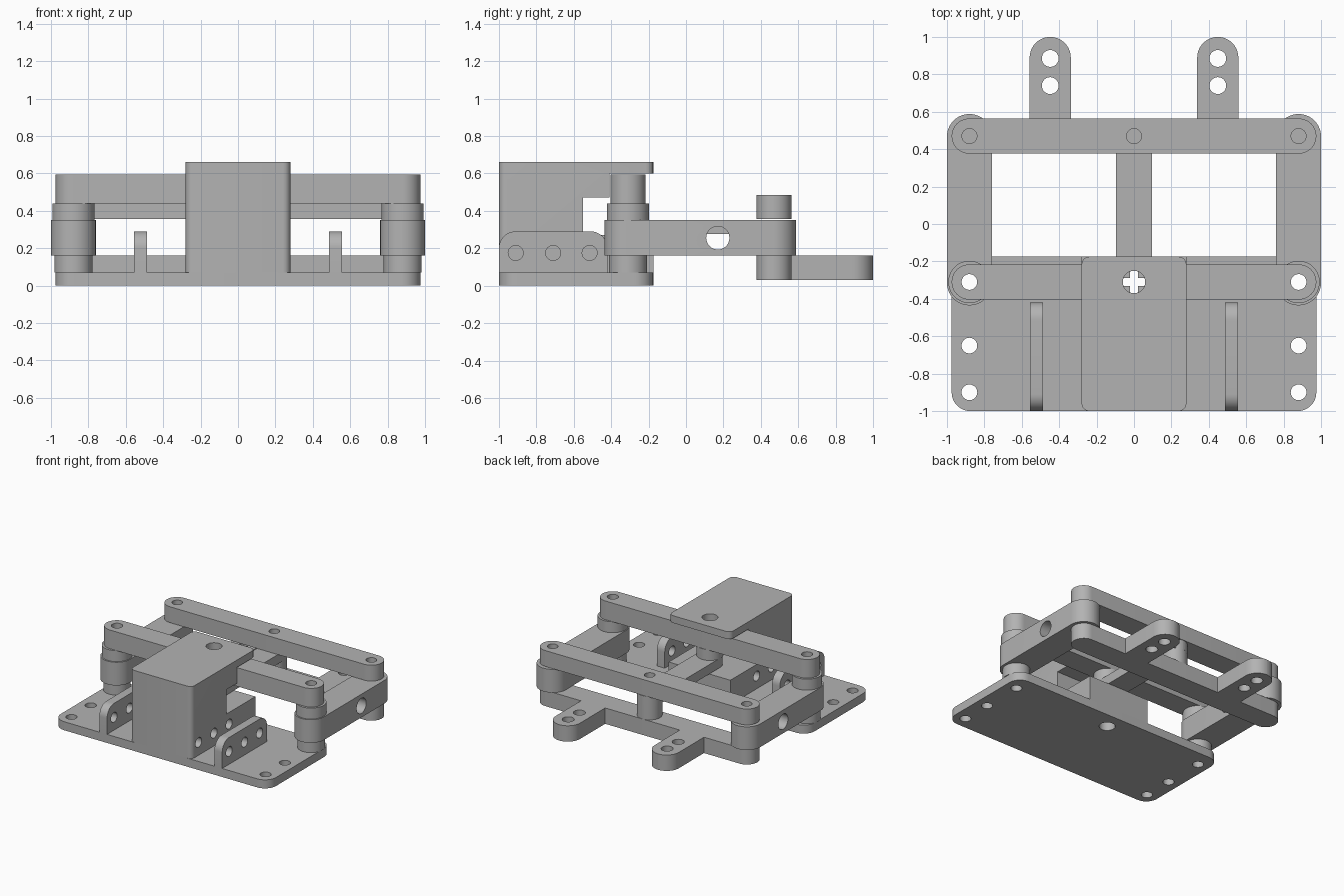
import bpy
import bmesh
from math import pi, cos, sin
from mathutils import Vector

cube = bpy.data.objects.get("Cube")
if cube:
    bpy.data.objects.remove(cube, do_unlink=True)

GREY = (0.45, 0.45, 0.45, 1)
grey = bpy.data.materials.new("plain_grey")
grey.use_nodes = True
grey.diffuse_color = GREY
grey.node_tree.nodes["Principled BSDF"].inputs["Base Color"].default_value = GREY

PIVOT_X = 0.88
FRONT_Y, BACK_Y = -0.31, 0.47
HOLE = 0.042


def rounded(x0, y0, x1, y1, radii, steps=10):
    """Rectangle outline; radii run lower left, lower right, upper right, upper left."""
    if not isinstance(radii, tuple):
        radii = (radii,) * 4
    corners = ((x0, y0, 1, 1), (x1, y0, -1, 1), (x1, y1, -1, -1), (x0, y1, 1, -1))
    pts = []
    for i, ((x, y, sx, sy), r) in enumerate(zip(corners, radii)):
        if r == 0:
            pts.append((x, y))
            continue
        for k in range(steps + 1):
            a = pi + (i + k / steps) * pi / 2
            p = (x + sx * r + r * cos(a), y + sy * r + r * sin(a))
            if not pts or (Vector(p) - Vector(pts[-1])).length > 1e-5:
                pts.append(p)
    if (Vector(pts[0]) - Vector(pts[-1])).length < 1e-5:
        pts.pop()
    return pts


def circle(u, v, r, n=32):
    return [(u + r * cos(2 * pi * i / n), v + r * sin(2 * pi * i / n)) for i in range(n)]


def prism(name, pts, lo, hi, axis="z", round_edge=None):
    """Extrude an (x, y) outline along z, or a (y, z) outline along x."""
    bm = bmesh.new()
    place = (lambda u, v, w: (u, v, w)) if axis == "z" else (lambda u, v, w: (w, u, v))
    face = bm.faces.new([bm.verts.new(place(u, v, lo)) for u, v in pts])
    ext = bmesh.ops.extrude_face_region(bm, geom=[face])
    moved = [g for g in ext["geom"] if isinstance(g, bmesh.types.BMVert)]
    bmesh.ops.translate(bm, verts=moved, vec=place(0, 0, hi - lo))
    if round_edge:
        edges = [e for e in bm.edges if round_edge(*[v.co for v in e.verts])]
        bmesh.ops.bevel(bm, geom=edges, offset=0.04, segments=5, profile=0.5, affect="EDGES")
    bmesh.ops.recalc_face_normals(bm, faces=bm.faces)
    mesh = bpy.data.meshes.new(name)
    bm.to_mesh(mesh)
    bm.free()
    mesh.materials.append(grey)
    ob = bpy.data.objects.new(name, mesh)
    bpy.context.collection.objects.link(ob)
    return ob


def drill(u, v, r=HOLE, lo=-1, hi=2, axis="z"):
    return prism("cutter", circle(u, v, r), lo, hi, axis)


def finish(ob, cutters=()):
    """Cut the holes, drop the cutters and shade the round walls smooth."""
    for c in cutters:
        m = ob.modifiers.new("cut", "BOOLEAN")
        m.operation, m.solver, m.object = "DIFFERENCE", "EXACT", c
    if cutters:
        graph = bpy.context.evaluated_depsgraph_get()
        mesh = bpy.data.meshes.new_from_object(ob.evaluated_get(graph))
        ob.modifiers.clear()
        ob.data = mesh
        for c in cutters:
            bpy.data.objects.remove(c, do_unlink=True)
    bpy.ops.object.select_all(action="DESELECT")
    ob.select_set(True)
    bpy.context.view_layer.objects.active = ob
    bpy.ops.object.shade_smooth_by_angle(angle=pi / 6)
    return ob


SIDES = (("left", 1), ("right", -1))

# Base plate with mounting holes
base = prism("base_plate", rounded(-0.975, -1, 0.975, -0.175, 0.1), 0, 0.07)
finish(base, [drill(s * PIVOT_X, y) for s in (1, -1) for y in (FRONT_Y, -0.65, -0.9)]
       + [drill(0, FRONT_Y, 0.06)])

# Motor housing: tall body, overhanging lid and low rear block
profile = [(-1, 0.07), (-0.175, 0.07), (-0.175, 0.27), (-0.55, 0.27), (-0.55, 0.47),
           (-0.41, 0.47), (-0.41, 0.6), (-0.175, 0.6), (-0.175, 0.66), (-1, 0.66)]


def outer_upright(a, b):
    upright = abs(a.z - b.z) > 0.01 and abs(a.y - b.y) < 0.001 and abs(a.x - b.x) < 0.001
    return upright and (a.y < -0.9 or min(a.z, b.z) > 0.59)


SCREW_Y = (-0.91, -0.71, -0.515)
housing = prism("motor_housing", profile, -0.28, 0.28, "x", outer_upright)
finish(housing, [drill(0, FRONT_Y, 0.06)]
       + [drill(y, 0.175, 0.04, s * 0.28 - 0.1, s * 0.28 + 0.1, "x")
          for s in (1, -1) for y in SCREW_Y])

for side, s in SIDES:
    # Upright bracket with three screw holes
    x = s * 0.522
    ear = prism(side + "_bracket", rounded(-1, 0.07, -0.42, 0.29, (0, 0, 0.09, 0.09)),
                x - 0.035, x + 0.035, "x")
    finish(ear, [drill(y, 0.175, 0.04, axis="x") for y in SCREW_Y])

    # Spacers below and above the front pivot
    x = s * PIVOT_X
    for label, r, lo, hi in (("lower", 0.102, 0.07, 0.16), ("upper", 0.113, 0.35, 0.44)):
        spacer = prism(f"{side}_{label}_spacer", circle(x, FRONT_Y, r, 48), lo, hi)
        finish(spacer, [drill(x, FRONT_Y)])

    # Swinging side arm
    arm = prism(side + "_side_arm", rounded(x - 0.12, -0.435, x + 0.12, 0.588, 0.1199, 14),
                0.16, 0.35)
    finish(arm, [drill(x, FRONT_Y), drill(x, BACK_Y), drill(0.17, 0.255, 0.062, axis="x")])

    # Tab on the lower rear bar
    x = s * 0.448
    tab = prism(side + "_tab", rounded(x - 0.11, 0.56, x + 0.11, 1, (0, 0, 0.1099, 0.1099)),
                0.03, 0.16)
    finish(tab, [drill(x, 0.74, 0.045), drill(x, 0.885, 0.045)])


def bar(name, y, lo, hi):
    return prism(name, rounded(-0.975, y - 0.094, 0.975, y + 0.094, 0.0939), lo, hi)


# Cross bars
cross = [prism("cutter", rounded(-a, FRONT_Y - b, a, FRONT_Y + b, 0), 0, 1)
         for a, b in ((0.06, 0.022), (0.022, 0.06))]
finish(bar("front_bar", FRONT_Y, 0.44, 0.593),
       [drill(s * PIVOT_X, FRONT_Y) for s in (1, -1)] + cross)
finish(bar("upper_rear_bar", BACK_Y, 0.355, 0.485),
       [drill(x, BACK_Y, 0.04) for x in (-PIVOT_X, 0, PIVOT_X)])
finish(bar("lower_rear_bar", BACK_Y, 0.03, 0.16))

# Centre arm, its rear post and the front hub
finish(prism("centre_arm", rounded(-0.095, FRONT_Y - 0.095, 0.095, BACK_Y + 0.095, 0.0949),
             0.275, 0.352), [drill(0, FRONT_Y, 0.06), drill(0, BACK_Y, 0.04)])
finish(prism("rear_post", circle(0, BACK_Y, 0.094, 48), 0.16, 0.275))
finish(prism("front_hub", circle(0, FRONT_Y, 0.1, 48), 0.352, 0.44), [drill(0, FRONT_Y, 0.06)])
